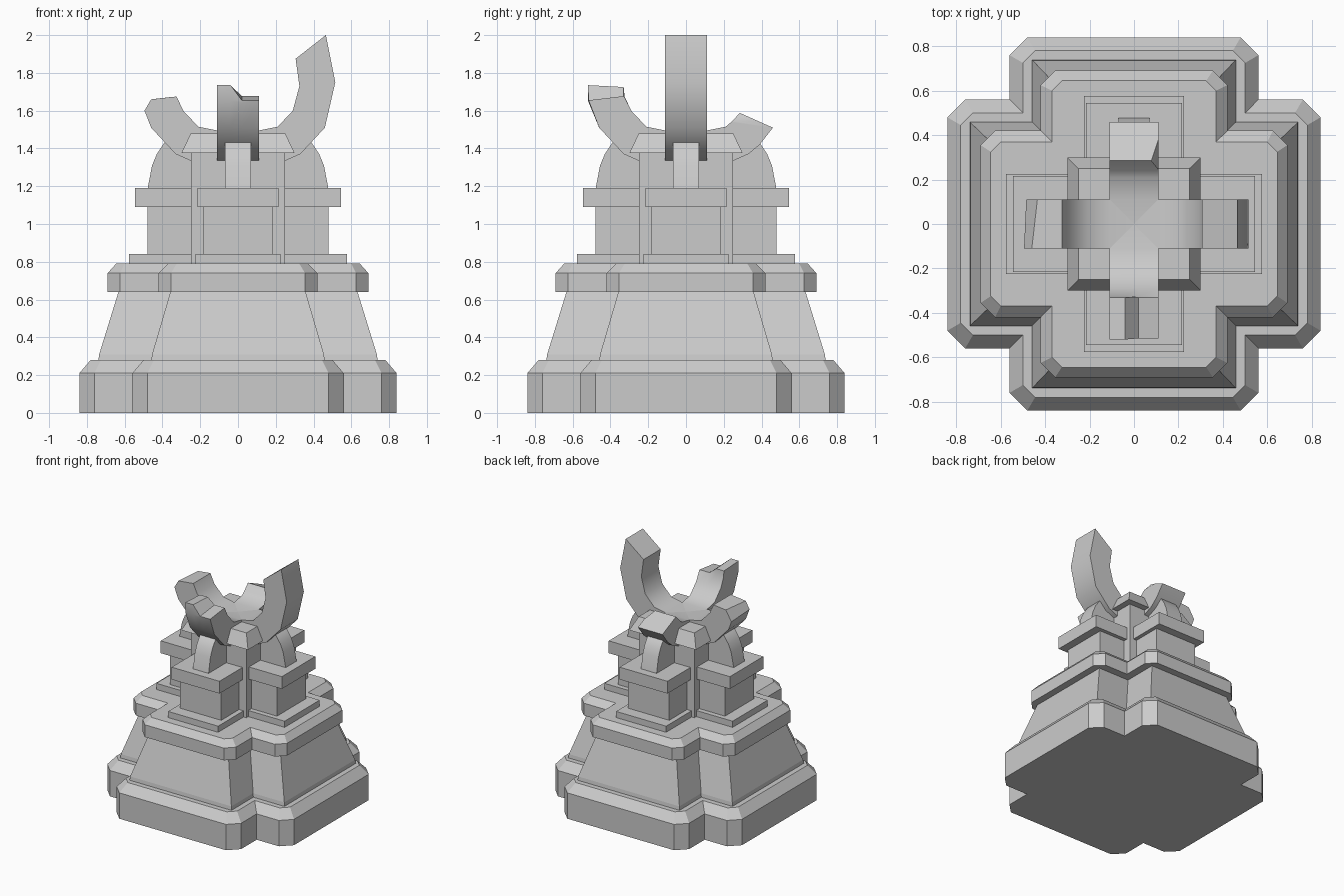
import bpy, bmesh
from math import radians
from mathutils import Matrix, Vector

cube = bpy.data.objects.get("Cube")
if cube:
    bpy.data.objects.remove(cube, do_unlink=True)

stone = bpy.data.materials.new("grey_stone")
stone.use_nodes = True
GREY = (0.6, 0.6, 0.6, 1)
stone.diffuse_color = GREY
stone.node_tree.nodes["Principled BSDF"].inputs["Base Color"].default_value = GREY


def loft(name, rings, turn=0, smooth=None, cut=None):
    """Skin equal-length closed rings, cap both ends, turn about z."""
    bm = bmesh.new()
    rows = [[bm.verts.new(p) for p in ring] for ring in rings]
    n = len(rows[0])
    for a, b in zip(rows, rows[1:]):
        for i in range(n):
            j = (i + 1) % n
            bm.faces.new((a[i], a[j], b[j], b[i]))
    bm.faces.new(rows[0])
    bm.faces.new(rows[-1])
    if cut:
        geom = bm.verts[:] + bm.edges[:] + bm.faces[:]
        bmesh.ops.bisect_plane(bm, geom=geom, plane_co=cut[0], plane_no=cut[1],
                               clear_outer=True)
        bmesh.ops.holes_fill(bm, edges=[e for e in bm.edges if e.is_boundary])
    bmesh.ops.recalc_face_normals(bm, faces=bm.faces[:])
    bm.transform(Matrix.Rotation(radians(turn), 4, 'Z'))
    mesh = bpy.data.meshes.new(name)
    bm.to_mesh(mesh)
    bm.free()
    mesh.materials.append(stone)
    obj = bpy.data.objects.new(name, mesh)
    bpy.context.collection.objects.link(obj)
    if smooth:
        bpy.ops.object.select_all(action='DESELECT')
        obj.select_set(True)
        bpy.context.view_layer.objects.active = obj
        bpy.ops.object.shade_smooth_by_angle(angle=radians(smooth))
    return obj


def cross(reach, arm, chamfer, z):
    """Cross outline with optional chamfered outer corners."""
    quarter = [(reach, arm - chamfer), (reach - chamfer, arm), (arm, arm),
               (arm, reach - chamfer), (arm - chamfer, reach)]
    if not chamfer:
        quarter = [(reach, arm), (arm, arm), (arm, reach)]
    ring = []
    for k in range(4):
        rot = Matrix.Rotation(radians(90 * k), 3, 'Z')
        ring += [rot @ Vector((x, y, z)) for x, y in quarter]
    return ring


def rect(r0, r1, half, z):
    return [(r0, -half, z), (r1, -half, z), (r1, half, z), (r0, half, z)]


def slices(stations):
    """Turn (width offset, radial profile) pairs into rings."""
    return [[(r, w, z) for r, z in profile] for w, profile in stations]


# Stepped cross-shaped base
loft("base_plinth", [cross(0.84, 0.56, 0.08, 0), cross(0.84, 0.56, 0.08, 0.21),
                     cross(0.78, 0.50, 0.055, 0.28)])
loft("sloped_body", [cross(0.74, 0.46, 0, 0.27), cross(0.735, 0.455, 0, 0.31),
                     cross(0.63, 0.355, 0, 0.65)])
loft("upper_ledge", [cross(0.69, 0.42, 0.065, 0.64), cross(0.69, 0.42, 0.065, 0.74),
                     cross(0.645, 0.37, 0.045, 0.79)])

# Central column with flared cap
loft("central_column", [rect(-s, s, s, z) for s, z in ((0.25, 0.78), (0.25, 1.39))])
loft("column_cap", [rect(-s, s, s, z) for s, z in ((0.30, 1.375), (0.25, 1.48))])

# Four pedestals, each with a curved buttress
BUTTRESS = [(0.2, 1.18), (0.48, 1.18), (0.455, 1.31), (0.43, 1.37), (0.39, 1.43),
            (0.32, 1.47), (0.2, 1.47)]
for side, turn in (("left", 0), ("back", 90), ("right", 180), ("front", 270)):
    for part, reach, half, low, high in (("footing", 0.577, 0.225, 0.78, 0.84),
                                         ("pedestal", 0.48, 0.185, 0.83, 1.10),
                                         ("pedestal_cap", 0.545, 0.215, 1.09, 1.19)):
        loft(f"{side}_{part}", [rect(0.1, reach, half, z) for z in (low, high)], turn)
    loft(f"{side}_buttress", slices([(-0.07, BUTTRESS), (0.07, BUTTRESS)]), turn, 35)

# Broken claws meeting over the column: shared root, individual tips
UNDER = [(0, 1.28), (0.15, 1.29), (0.25, 1.335), (0.33, 1.37)]
INNER = [(0.21, 1.515), (0.11, 1.495), (0, 1.49)]


def claw(name, turn, stations, cut=None):
    loft(name, slices([(w, UNDER + tip + INNER) for w, tip in stations]), turn, 40, cut)


W = 0.11
tall = [(0.46, 1.51), (0.515, 1.75), (0.465, 2.0), (0.305, 1.875), (0.325, 1.73), (0.29, 1.60)]
claw("left_claw", 0, [(-W, tall), (W, tall)])

short_back = [(0.46, 1.51), (0.485, 1.58), (0.435, 1.663), (0.325, 1.675), (0.29, 1.60)]
short_front = [(0.46, 1.51), (0.495, 1.60), (0.46, 1.66), (0.325, 1.675), (0.29, 1.60)]
claw("right_claw", 180, [(-W, short_back), (W, short_front)])

high = [(0.46, 1.51), (0.52, 1.655), (0.52, 1.735), (0.33, 1.725), (0.325, 1.675), (0.29, 1.60)]
low = [(0.46, 1.51), (0.51, 1.64), (0.515, 1.655), (0.33, 1.677), (0.325, 1.67), (0.29, 1.60)]
claw("front_claw", 270, [(-W, high), (-0.04, high), (0.02, low), (W, low)])

stub = [(0.39, 1.42), (0.46, 1.51), (0.285, 1.588), (0.24, 1.54)]
claw("back_claw", 90, [(-W, stub), (W, stub)], ((0.3, -W, 1.545), (0, -0.8, 0.6)))
